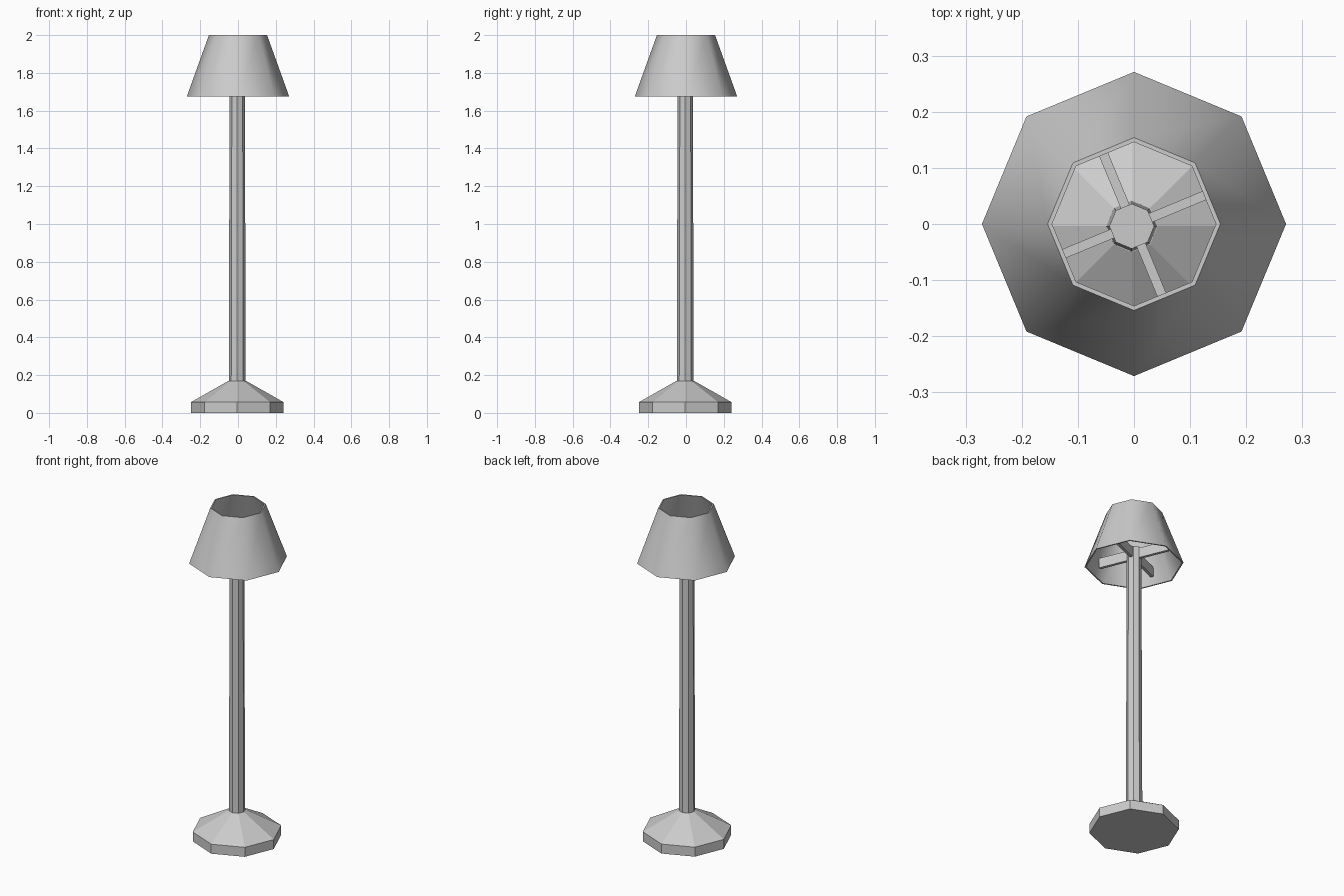
import bpy, bmesh
from math import pi, cos, sin, radians

if "Cube" in bpy.data.objects:
    bpy.data.objects.remove(bpy.data.objects["Cube"])

OFF = -0.004  # base and pole sit slightly off the shade axis


def lathe(name, profile, centre=(0, 0), closed=False, sides=8):
    """Revolve (radius, z) points; open profiles are capped at both ends."""
    bm = bmesh.new()
    rings = [[bm.verts.new((centre[0] + r * cos(2 * pi * i / sides),
                            centre[1] + r * sin(2 * pi * i / sides), z))
              for i in range(sides)] for r, z in profile]
    pairs = list(zip(rings, rings[1:]))
    if closed:
        pairs.append((rings[-1], rings[0]))
    else:
        bm.faces.new(rings[0])
        bm.faces.new(rings[-1])
    for a, b in pairs:
        for i in range(sides):
            j = (i + 1) % sides
            bm.faces.new((a[i], a[j], b[j], b[i]))
    bmesh.ops.recalc_face_normals(bm, faces=bm.faces)
    mesh = bpy.data.meshes.new(name)
    bm.to_mesh(mesh)
    bm.free()
    obj = bpy.data.objects.new(name, mesh)
    bpy.context.collection.objects.link(obj)
    return obj


# Weighted foot and slightly tapered pole
lathe("base", [(0.245, 0), (0.245, 0.057), (0.046, 0.17)], (OFF, OFF))
lathe("pole", [(0.045, 0.16), (0.040, 1.775)], (OFF, OFF))

# Thin open shade, smooth around its sides with crisp rims
shade = lathe("shade", [(0.271, 1.675), (0.154, 2.0), (0.146, 2.0), (0.263, 1.675)],
              closed=True)
bpy.context.view_layer.objects.active = shade
shade.select_set(True)
bpy.ops.object.shade_smooth_by_angle(angle=radians(50))

# Four flat arms joining pole to shade
r0, r1 = 0.034, 0.212
for k in range(4):
    a = radians(22.5 + 90 * k)
    r = (r0 + r1) / 2
    bpy.ops.mesh.primitive_cube_add(
        size=1, location=(OFF / 2 + r * cos(a), OFF / 2 + r * sin(a), 1.74), rotation=(0, 0, a))
    arm = bpy.context.object
    arm.name = f"shade_arm_{k + 1}"
    arm.scale = (r1 - r0, 0.017, 0.06)
